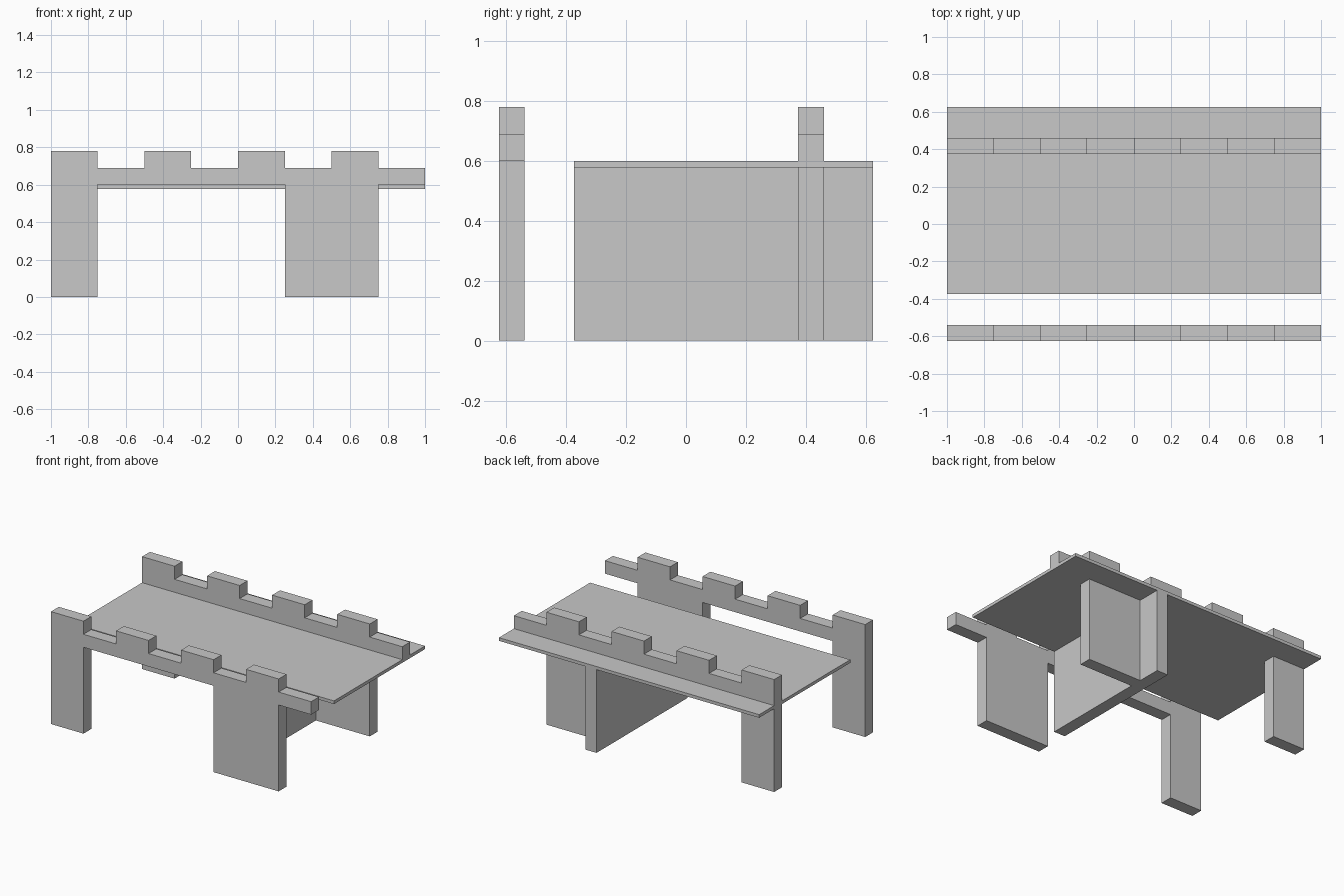
import bpy
import bmesh
from mathutils import Vector

cube = bpy.data.objects.get("Cube")
if cube:
    bpy.data.objects.remove(cube, do_unlink=True)

grey = bpy.data.materials.new("light grey")
grey.use_nodes = True
grey.diffuse_color = (0.58, 0.58, 0.58, 1)
grey.node_tree.nodes["Principled BSDF"].inputs["Base Color"].default_value = grey.diffuse_color

DECK_LOW, DECK_TOP = 0.578, 0.6
RAIL_TOP, MERLON_TOP = 0.69, 0.781
THICK = 0.086


def extrude_part(name, outline, y0, y1):
    """Extrude an (x, z) outline from y0 to y1."""
    bm = bmesh.new()
    face = bm.faces.new([bm.verts.new((x, y0, z)) for x, z in outline])
    result = bmesh.ops.extrude_face_region(bm, geom=[face])
    moved = [v for v in result["geom"] if isinstance(v, bmesh.types.BMVert)]
    bmesh.ops.translate(bm, verts=moved, vec=Vector((0, y1 - y0, 0)))
    bmesh.ops.recalc_face_normals(bm, faces=bm.faces)
    mesh = bpy.data.meshes.new(name)
    bm.to_mesh(mesh)
    bm.free()
    mesh.materials.append(grey)
    obj = bpy.data.objects.new(name, mesh)
    bpy.context.collection.objects.link(obj)
    return obj


def box(name, x0, x1, y0, y1, z0, z1):
    return extrude_part(name, [(x0, z0), (x1, z0), (x1, z1), (x0, z1)], y0, y1)


# Underside of each wall: narrow leg, opening, wide leg, overhang
wall = [(-1, 0), (-0.75, 0), (-0.75, DECK_TOP), (0.25, DECK_TOP),
        (0.25, 0), (0.75, 0), (0.75, DECK_TOP), (1, DECK_TOP), (1, RAIL_TOP)]

# Battlements, from right to left along the top
for i in range(4):
    edge = 0.75 - i * 0.5
    wall += [(edge, RAIL_TOP), (edge, MERLON_TOP), (edge - 0.25, MERLON_TOP)]
    if i < 3:
        wall.append((edge - 0.25, RAIL_TOP))

extrude_part("front_battlement_wall", wall, -0.625, -0.625 + THICK)
extrude_part("back_battlement_wall", wall, 0.375, 0.375 + THICK)

# Walkway deck and the cross wall beneath it
box("walkway_deck", -1, 1, -0.375, 0.625, DECK_LOW, DECK_TOP)
box("cross_wall", 0.25, 0.25 + THICK, -0.375, 0.625, 0, DECK_LOW)
